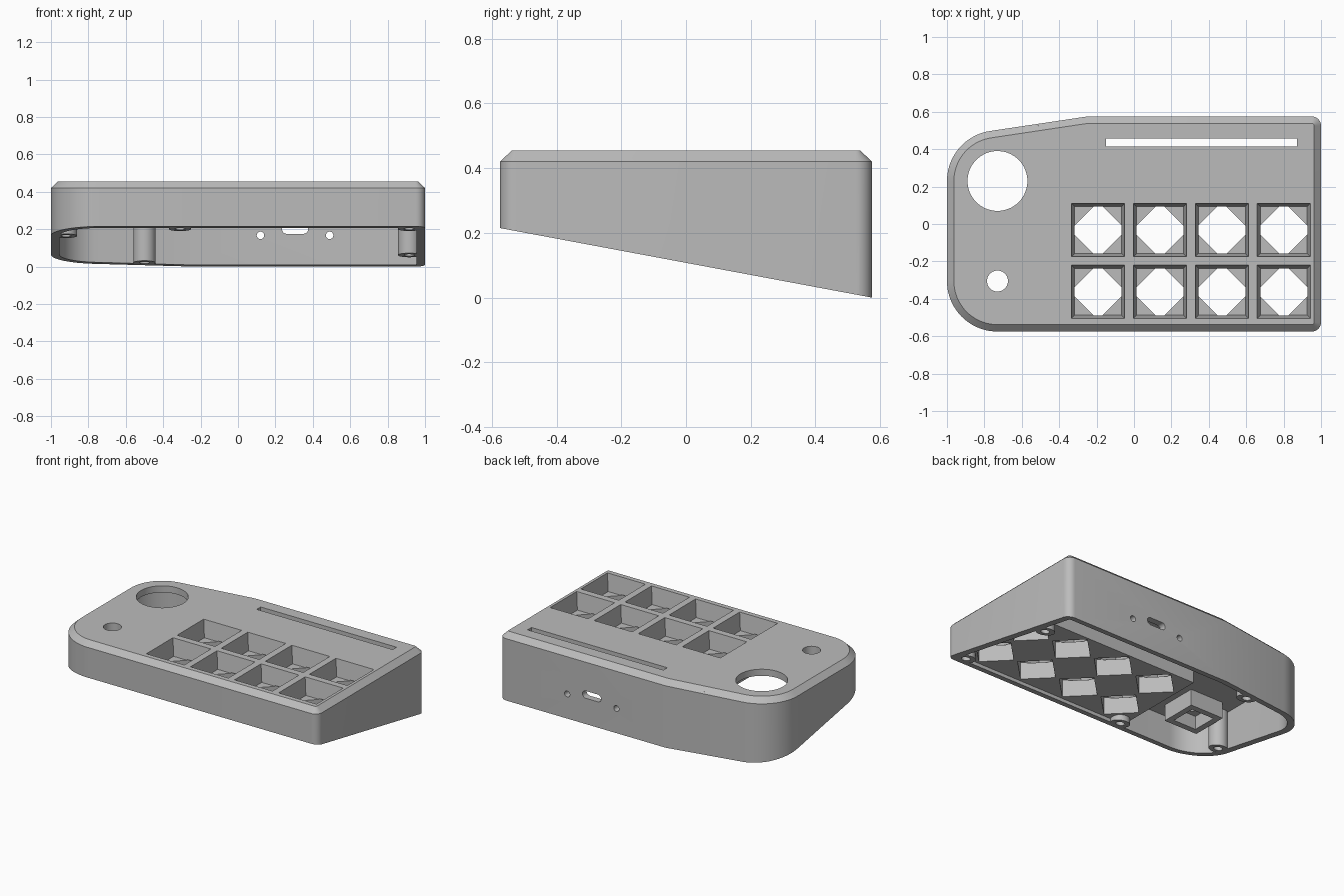
import bpy, bmesh, math
from mathutils import Vector

if "Cube" in bpy.data.objects:
    bpy.data.objects.remove(bpy.data.objects["Cube"])

grey = bpy.data.materials.new("case_grey")
grey.use_nodes = True
grey.diffuse_color = (0.5, 0.5, 0.5, 1)
grey.node_tree.nodes["Principled BSDF"].inputs["Base Color"].default_value = (0.5, 0.5, 0.5, 1)

TOP, CEILING, WALL = 0.455, 0.41, 0.045


def loft(name, loops):
    """Solid through matching closed 3D loops."""
    bm = bmesh.new()
    rings = [[bm.verts.new(p) for p in loop] for loop in loops]
    n = len(rings[0])
    for a, b in zip(rings, rings[1:]):
        for i in range(n):
            j = (i + 1) % n
            bm.faces.new((a[i], a[j], b[j], b[i]))
    bm.faces.new(rings[0][::-1])
    bm.faces.new(rings[-1])
    bmesh.ops.recalc_face_normals(bm, faces=bm.faces)
    mesh = bpy.data.meshes.new(name)
    bm.to_mesh(mesh)
    bm.free()
    mesh.materials.append(grey)
    ob = bpy.data.objects.new(name, mesh)
    bpy.context.collection.objects.link(ob)
    return ob


def ring(x, y, z, r, n=32, turn=0.0):
    return [Vector((x + r * math.cos(turn + math.tau * i / n),
                    y + r * math.sin(turn + math.tau * i / n), z)) for i in range(n)]


def square(x, y, z, hx, hy=None):
    hy = hy or hx
    return [Vector((x + sx * hx, y + sy * hy, z))
            for sx, sy in ((-1, -1), (1, -1), (1, 1), (-1, 1))]


def outline(inset, z):
    """Case outline: two big left corners, a slanted back edge, two small right corners."""
    pts = []

    def arc(cx, cy, r, start, end, n):
        for i in range(n + 1):
            a = math.radians(start + (end - start) * i / n)
            pts.append(Vector((cx + (r - inset) * math.cos(a), cy + (r - inset) * math.sin(a), z)))

    arc(0.95, -0.525, 0.05, -90, 0, 8)
    arc(0.95, 0.525, 0.05, 0, 90, 8)
    pts.append(Vector((-0.25 + inset * 0.075, 0.575 - inset, z)))
    arc(-0.73, 0.23, 0.27, 98.6, 180, 20)
    arc(-0.73, -0.305, 0.27, 180, 270, 20)
    return pts


def combine(target, tool, operation):
    mod = target.modifiers.new(tool.name, "BOOLEAN")
    mod.operation, mod.solver, mod.object = operation, "EXACT", tool
    bpy.context.view_layer.objects.active = target
    bpy.ops.object.modifier_apply(modifier=mod.name)
    bpy.data.objects.remove(tool)


def add(tool):
    combine(case, tool, "UNION")


def cut(tool):
    combine(case, tool, "DIFFERENCE")


# Chamfered shell, hollow from below
case = loft("case_shell", [outline(0, -0.1), outline(0, 0.42), outline(0.037, TOP)])
cut(loft("cavity", [outline(WALL, -0.3), outline(WALL, CEILING)]))

# Thick key block under the top plate
add(loft("key_block", [square(0.3, -0.21, z, 0.665, 0.34) for z in (0.23, 0.43)]))

# Screw posts
posts = [(0.915, -0.5), (0.915, 0.25), (-0.5, 0.467), (-0.31, -0.5), (-0.92, -0.3)]
for x, y in posts:
    add(loft("screw_post", [ring(x, y, z, 0.06) for z in (-0.08, 0.43)]))

# Knob housing under the small hole
KX, KY = -0.73, -0.305
add(loft("knob_housing", [square(KX, KY, z, 0.125) for z in (0.3, 0.43)]))
cut(loft("knob_pocket", [square(KX, KY, z, 0.085) for z in (0.2, 0.39)]))

# Sloping open underside
cut(loft("slope", [[Vector((x, y, z)) for y, z in
                    ((-0.8, 0.257), (0.8, -0.042), (0.8, -0.6), (-0.8, -0.6))] for x in (-1.5, 1.5)]))

# Screw holes
for x, y in posts:
    cut(loft("screw_hole", [ring(x, y, z, 0.028, 24) for z in (-0.4, 0.3)]))

# Key wells with diamond openings in their floors
for col in range(4):
    for row in range(2):
        x, y = -0.192 + 0.331 * col, -0.0325 - 0.33 * row
        cut(loft("key_well", [square(x, y, 0.34, 0.125), square(x, y, 0.475, 0.1455)]))
        cut(loft("key_opening", [ring(x, y, z, 0.15, 4) for z in (0.1, 0.345)]))

# Round openings and display slot in the top
cut(loft("large_round_hole", [ring(-0.73, 0.23, z, 0.16, 64) for z in (0.3, 0.6)]))
cut(loft("small_round_hole", [ring(KX, KY, z, 0.056, 40) for z in (0.3, 0.6)]))
cut(loft("display_slot", [square(0.361, 0.435, z, 0.51, 0.021) for z in (0.3, 0.6)]))


# Port and two small holes through the back wall
def back_cut(name, x, z, r, half=0.0):
    loops = []
    for y in (0.48, 0.7):
        loops.append([Vector((x + p.x + math.copysign(half, p.x), y, z + p.y))
                      for p in ring(0, 0, 0, r, 24, math.pi / 24)])
    cut(loft(name, loops))


back_cut("port", 0.305, 0.2, 0.025, 0.045)
for x in (0.12, 0.49):
    back_cut("port_screw_hole", x, 0.167, 0.02)

# Single material, sharp edges kept
case.data.materials.clear()
case.data.materials.append(grey)
bpy.ops.object.select_all(action="DESELECT")
case.select_set(True)
bpy.context.view_layer.objects.active = case
bpy.ops.object.shade_smooth_by_angle(angle=math.radians(25))
